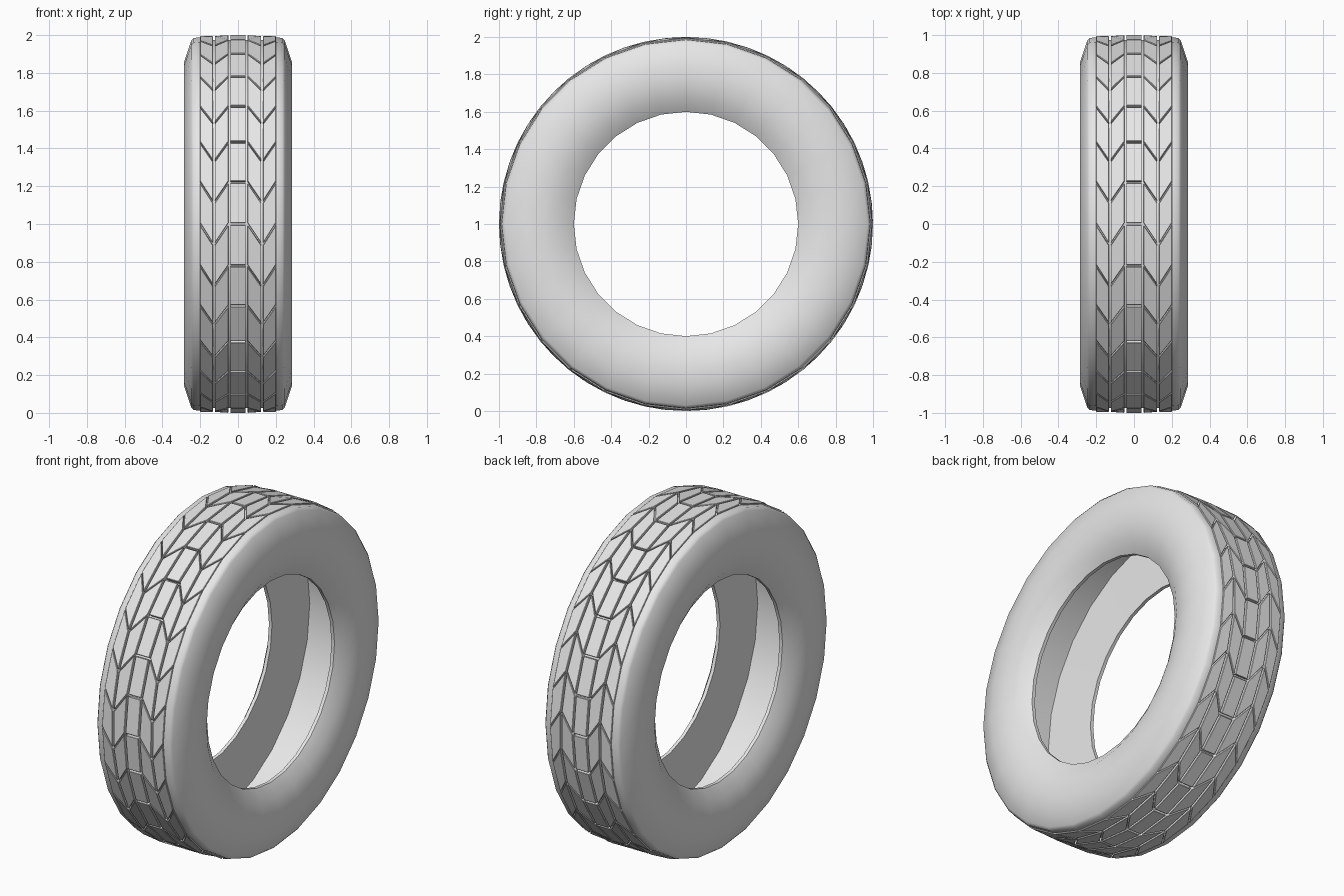
import bpy, bmesh
from math import sin, cos, pi

cube = bpy.data.objects.get("Cube")
if cube:
    bpy.data.objects.remove(cube, do_unlink=True)

SIDES = 28
STEP = 2 * pi / SIDES

rubber = bpy.data.materials.new("light_grey_rubber")
rubber.use_nodes = True
colour = (0.8, 0.8, 0.8, 1)
rubber.diffuse_color = colour
rubber.node_tree.nodes["Principled BSDF"].inputs["Base Color"].default_value = colour


def polar(x, r, angle):
    """Point on the wheel: angle 0 is the front, a quarter turn is the top."""
    return (x, -r * cos(angle), 1 + r * sin(angle))


def finish(bm, name):
    bmesh.ops.recalc_face_normals(bm, faces=bm.faces)
    mesh = bpy.data.meshes.new(name)
    bm.to_mesh(mesh)
    bm.free()
    mesh.materials.append(rubber)
    obj = bpy.data.objects.new(name, mesh)
    bpy.context.collection.objects.link(obj)
    return obj


# Hollow tyre body: half profile (x, radius) from groove floor to inner liner
half = [(0.198, 0.975), (0.2, 0.988), (0.235, 0.985), (0.248, 0.97),
        (0.285, 0.86), (0.283, 0.76), (0.262, 0.67), (0.216, 0.6),
        (0.196, 0.6), (0.185, 0.94)]
profile = half + [(-x, r) for x, r in reversed(half)]
bm = bmesh.new()
rings = [[bm.verts.new(polar(x, r, k * STEP)) for x, r in profile]
         for k in range(SIDES)]
count = len(profile)
for k in range(SIDES):
    a, b = rings[k], rings[(k + 1) % SIDES]
    for i in range(count):
        j = (i + 1) % count
        bm.faces.new((a[i], a[j], b[j], b[i]))
body = finish(bm, "tyre_body")
bpy.context.view_layer.objects.active = body
body.select_set(True)
bpy.ops.object.shade_smooth_by_angle(angle=0.87)


# Tread blocks: each is a skewed box between two x lines
def add_block(bm, start, end, k):
    gap = 0.006
    tops, floors = [], []
    for (x, shift, r), edges in ((start, (0, 1)), (end, (1, 0))):
        for e in edges:
            angle = (k + e + shift) * STEP + (gap if e == 0 else -gap)
            tops.append(bm.verts.new(polar(x, r, angle)))
            floors.append(bm.verts.new(polar(x, 0.965, angle)))
    bm.faces.new(tops)
    bm.faces.new(floors[::-1])
    for i in range(4):
        j = (i + 1) % 4
        bm.faces.new((tops[i], floors[i], floors[j], tops[j]))


def tread(name, start, end):
    bm = bmesh.new()
    for k in range(SIDES):
        add_block(bm, start, end, k)
    obj = finish(bm, name)
    bevel = obj.modifiers.new("edge_chamfer", "BEVEL")
    bevel.width = 0.002
    bevel.segments = 1
    bevel.limit_method = "ANGLE"
    bevel.angle_limit = 0.8


tread("centre_tread_blocks", (-0.041, 0, 1.0), (0.041, 0, 1.0))
for side, label in ((1, "left"), (-1, "right")):
    tread(label + "_inner_chevrons", (side * 0.051, 0, 1.0), (side * 0.123, -0.48, 1.0))
    tread(label + "_outer_chevrons", (side * 0.133, -0.48, 1.0), (side * 0.2, 0, 0.995))
